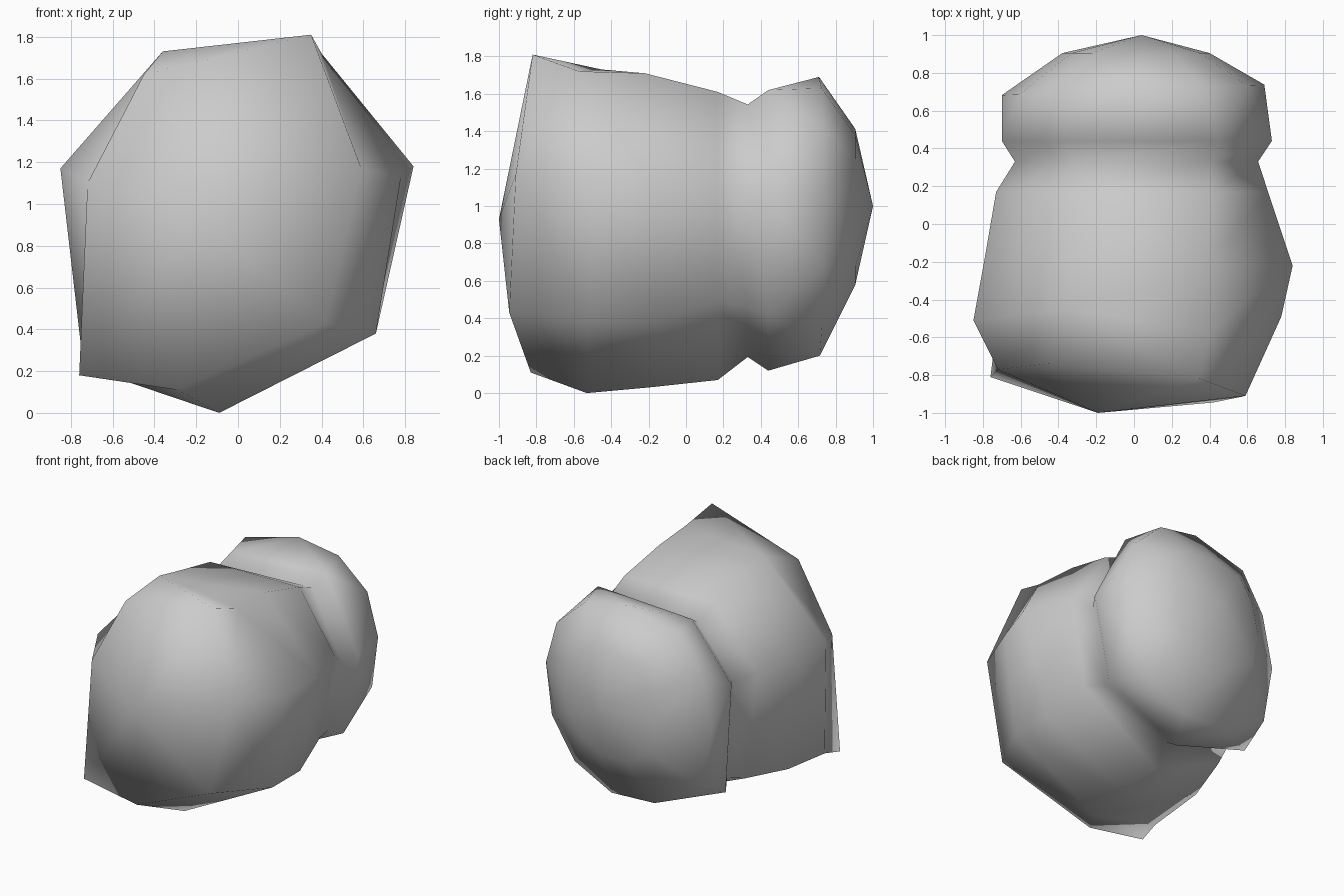
import bpy
import bmesh
from mathutils import Vector

default_cube = bpy.data.objects.get("Cube")
if default_cube:
    bpy.data.objects.remove(default_cube, do_unlink=True)


def section(outline, y, scale=1.0, centre=(0.0, 0.85), tilt=0.0):
    """Place an (x, z) outline at depth y, scaled about its centre."""
    cx, cz = centre
    return [Vector((cx + (x - cx) * scale, y + tilt * x, cz + (z - cz) * scale))
            for x, z in outline]


def add_verts(bm, points):
    return [bm.verts.new(p) for p in points]


def bridge(bm, ring_a, ring_b):
    """Join two rings of equal count with quads."""
    for i in range(len(ring_a)):
        j = (i + 1) % len(ring_a)
        bm.faces.new((ring_a[i], ring_a[j], ring_b[j], ring_b[i]))


def fan(bm, ring, tip):
    """Close a ring with triangles meeting at a tip."""
    for i in range(len(ring)):
        bm.faces.new((ring[i], ring[(i + 1) % len(ring)], tip))


def hull_onto_rim(bm, rim, points):
    """Wrap rim and points in a convex skin, left open at the rim."""
    verts = rim + add_verts(bm, points)
    hull = bmesh.ops.convex_hull(bm, input=verts, use_existing_faces=False)
    inner = [v for v in hull["geom_interior"] if isinstance(v, bmesh.types.BMVert)]
    bmesh.ops.delete(bm, geom=inner, context="VERTS")
    caps = [f for f in bm.faces if all(v in rim for v in f.verts)]
    bmesh.ops.delete(bm, geom=caps, context="FACES_ONLY")


def grey_material():
    colour = (0.6, 0.6, 0.6, 1.0)
    material = bpy.data.materials.new("stone_grey")
    material.use_nodes = True
    material.diffuse_color = colour
    shader = next(n for n in material.node_tree.nodes if n.type == "BSDF_PRINCIPLED")
    shader.inputs["Base Color"].default_value = colour
    return material


# Seven-sided rings of the large front lobe, from the top left corner round
face_ring = [(-.45, -.74, 1.62), (.35, -.82, 1.81), (.59, -.91, 1.17),
             (.42, -.945, .43), (-.29, -.83, .11), (-.76, -.81, .18),
             (-.72, -.77, 1.1)]
front_belt = [(-.36, -.45, 1.73), (.4, -.57, 1.72), (.78, -.49, 1.13),
              (.66, -.52, .38), (-.09, -.53, 0), (-.74, -.65, .22),
              (-.85, -.51, 1.17)]
rear_belt = [(-.35, -.2, 1.68), (.38, -.22, 1.71), (.84, -.22, 1.18),
             (.66, -.18, .38), (-.08, -.2, .03), (-.74, -.2, .27),
             (-.79, -.18, 1.17)]
shoulder = [(-.36, 1.6), (.41, 1.61), (.71, 1.16), (.59, .49),
            (-.05, .07), (-.63, .31), (-.73, 1.16)]
rim = [(-.36, 1.58), (.45, 1.62), (.73, 1.06), (.6, .42),
       (-.02, .12), (-.65, .31), (-.7, 1.16)]

# Widest twelve-sided section of the smaller rear lobe
wide = [(-.42, 1.58), (.03, 1.69), (.36, 1.63), (.6, 1.41), (.69, 1.08),
        (.64, .68), (.45, .37), (.14, .2), (-.22, .21), (-.62, .43),
        (-.7, .89), (-.61, 1.29)]

# Front lobe lofted back through the pinched waist to the rear rim
bm = bmesh.new()
outlines = [face_ring, front_belt, rear_belt, section(shoulder, 0.17),
            section(rim, 0.33, 0.9), section(rim, 0.44)]
rings = [add_verts(bm, outline) for outline in outlines]
fan(bm, rings[0], bm.verts.new((-.19, -1, .93)))

# Rounded rear lobe closed over the last ring
dome = section(wide, 0.71, tilt=0.04)
dome += section(wide, 0.905, 0.56, centre=(0.03, 1.06))
dome.append(Vector((.04, 1, 1)))
hull_onto_rim(bm, rings[-1], dome)

for ring_a, ring_b in zip(rings, rings[1:]):
    bridge(bm, ring_a, ring_b)

# Creases that leave the top and bottom front corners standing proud
for face_index, belt_index in ((1, 0), (2, 1), (4, 5), (6, 5)):
    ends = [rings[0][face_index], rings[1][belt_index]]
    bmesh.ops.connect_verts(bm, verts=ends)
bmesh.ops.recalc_face_normals(bm, faces=bm.faces)

mesh = bpy.data.meshes.new("boulder")
bm.to_mesh(mesh)
bm.free()
mesh.materials.append(grey_material())
mesh.shade_smooth()

boulder = bpy.data.objects.new("boulder", mesh)
bpy.context.collection.objects.link(boulder)
